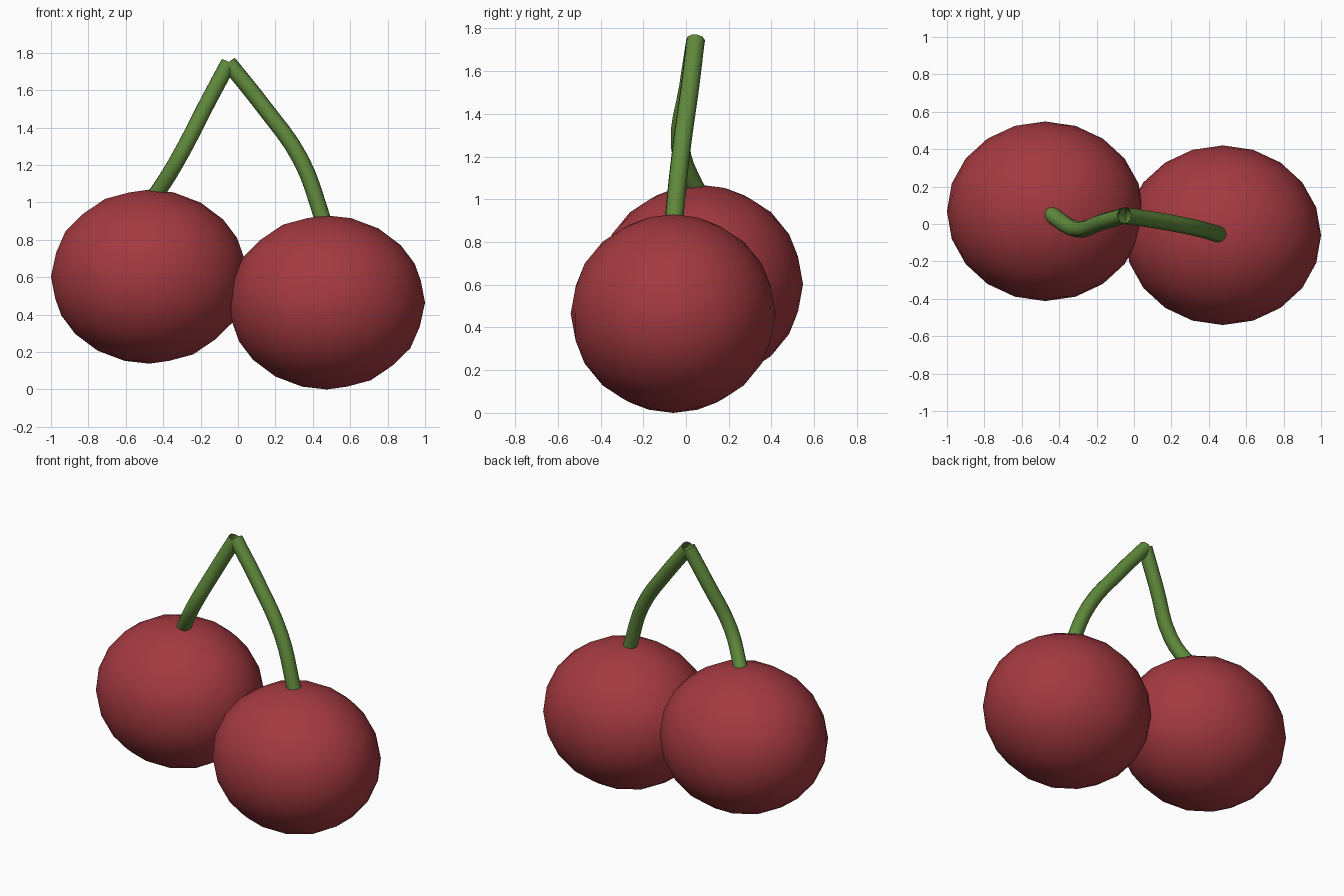
import bpy
import math

cube = bpy.data.objects.get("Cube")
if cube:
    bpy.data.objects.remove(cube, do_unlink=True)


def make_material(name, color):
    mat = bpy.data.materials.new(name)
    mat.use_nodes = True
    mat.diffuse_color = (*color, 1)
    mat.node_tree.nodes["Principled BSDF"].inputs["Base Color"].default_value = (*color, 1)
    return mat


red = make_material("cherry red", (0.37, 0.042, 0.052))
green = make_material("stem green", (0.115, 0.25, 0.044))


def finish(obj, mat):
    obj.data.materials.clear()
    obj.data.materials.append(mat)
    bpy.ops.object.select_all(action='DESELECT')
    obj.select_set(True)
    bpy.context.view_layer.objects.active = obj
    bpy.ops.object.shade_smooth_by_angle(angle=math.radians(60))


def make_fruit(name, center):
    # slightly squashed round fruit
    bpy.ops.mesh.primitive_ico_sphere_add(subdivisions=3, radius=1, location=center)
    obj = bpy.context.object
    obj.name = name
    obj.scale = (0.525, 0.48, 0.465)
    bpy.ops.object.transform_apply(location=False, rotation=False, scale=True)
    finish(obj, red)


def make_stem(name, points):
    # open-ended tube swept along a smooth path
    curve = bpy.data.curves.new(name, 'CURVE')
    curve.dimensions = '3D'
    curve.bevel_depth = 0.044
    curve.bevel_resolution = 3
    curve.resolution_u = 4
    spline = curve.splines.new('BEZIER')
    spline.bezier_points.add(len(points) - 1)
    for bp, co in zip(spline.bezier_points, points):
        bp.co = co
        bp.handle_left_type = bp.handle_right_type = 'AUTO'
    obj = bpy.data.objects.new(name, curve)
    bpy.context.collection.objects.link(obj)
    bpy.ops.object.select_all(action='DESELECT')
    obj.select_set(True)
    bpy.context.view_layer.objects.active = obj
    bpy.ops.object.convert(target='MESH')
    finish(bpy.context.object, green)


# Fruits
make_fruit("left_cherry", (0.475, -0.06, 0.465))
make_fruit("right_cherry", (-0.475, 0.068, 0.603))

# Stems meeting at the top
tip = (-0.05, 0.045, 1.745)
make_stem("left_stem", [(0.48, -0.06, 0.82), (0.445, -0.053, 0.935),
                        (0.335, -0.022, 1.23), (0.13, 0.018, 1.52), tip])
make_stem("right_stem", [(-0.48, 0.085, 0.99), (-0.42, 0.035, 1.07),
                         (-0.31, -0.027, 1.25), (-0.165, 0.012, 1.53), tip])
